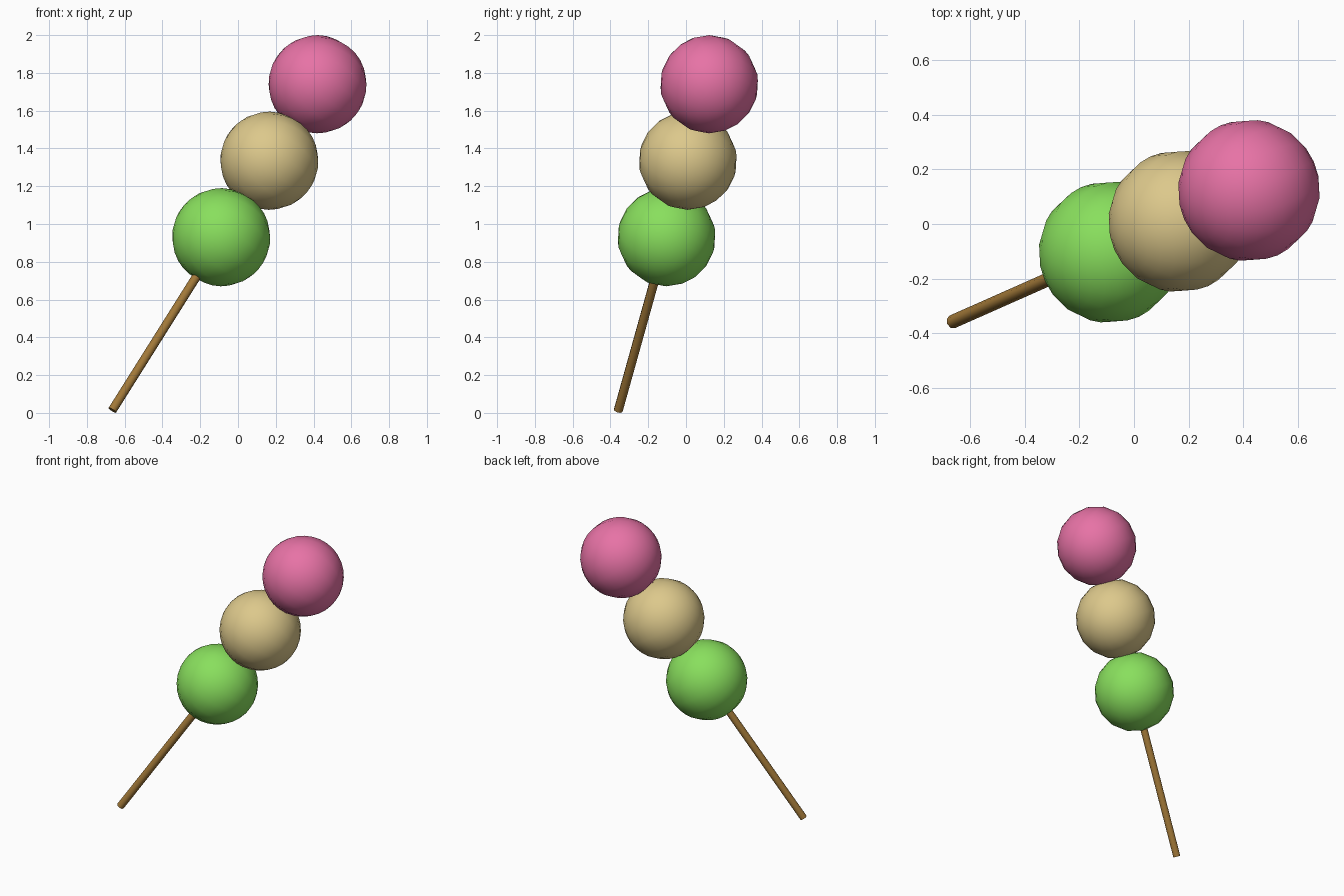
import bpy
from mathutils import Vector, Matrix

if "Cube" in bpy.data.objects:
    bpy.data.objects.remove(bpy.data.objects["Cube"])

BASE = Vector((-0.665, -0.358, 0.014))
MID = Vector((0.166, 0.01, 1.335))
STEP = Vector((0.255, 0.113, 0.405))
RADIUS = 0.26

# Frames: skewer axis, and the ball poles across it
axis = STEP.normalized()
side = Vector((0, 0, 1)).cross(axis).normalized()
pole = axis.cross(side)
ball_frame = Matrix((axis, side, pole)).transposed().to_4x4()
stick_frame = Matrix((pole, -side, axis)).transposed().to_4x4()


def finish(name, color, matrix):
    obj = bpy.context.object
    obj.name = name
    obj.matrix_world = matrix
    mat = bpy.data.materials.new(name + "_color")
    mat.diffuse_color = (*color, 1)
    mat.use_nodes = True
    mat.node_tree.nodes["Principled BSDF"].inputs["Base Color"].default_value = mat.diffuse_color
    obj.data.materials.append(mat)
    return obj


# Three dumplings in a row
balls = [("green_dumpling", (0.25, 0.74, 0.11)),
         ("tan_dumpling", (0.72, 0.58, 0.26)),
         ("pink_dumpling", (0.80, 0.17, 0.38))]
for i, (name, color) in enumerate(balls):
    bpy.ops.mesh.primitive_uv_sphere_add(segments=16, ring_count=16, radius=RADIUS)
    finish(name, color, Matrix.Translation(MID + STEP * (i - 1)) @ ball_frame)
    bpy.ops.object.shade_smooth()

# Skewer running up into the top dumpling
top = MID + STEP
bpy.ops.mesh.primitive_cylinder_add(vertices=8, radius=0.025, depth=(top - BASE).length)
finish("skewer", (0.36, 0.19, 0.04), Matrix.Translation((BASE + top) / 2) @ stick_frame)
bpy.ops.object.shade_smooth_by_angle(angle=0.9)
